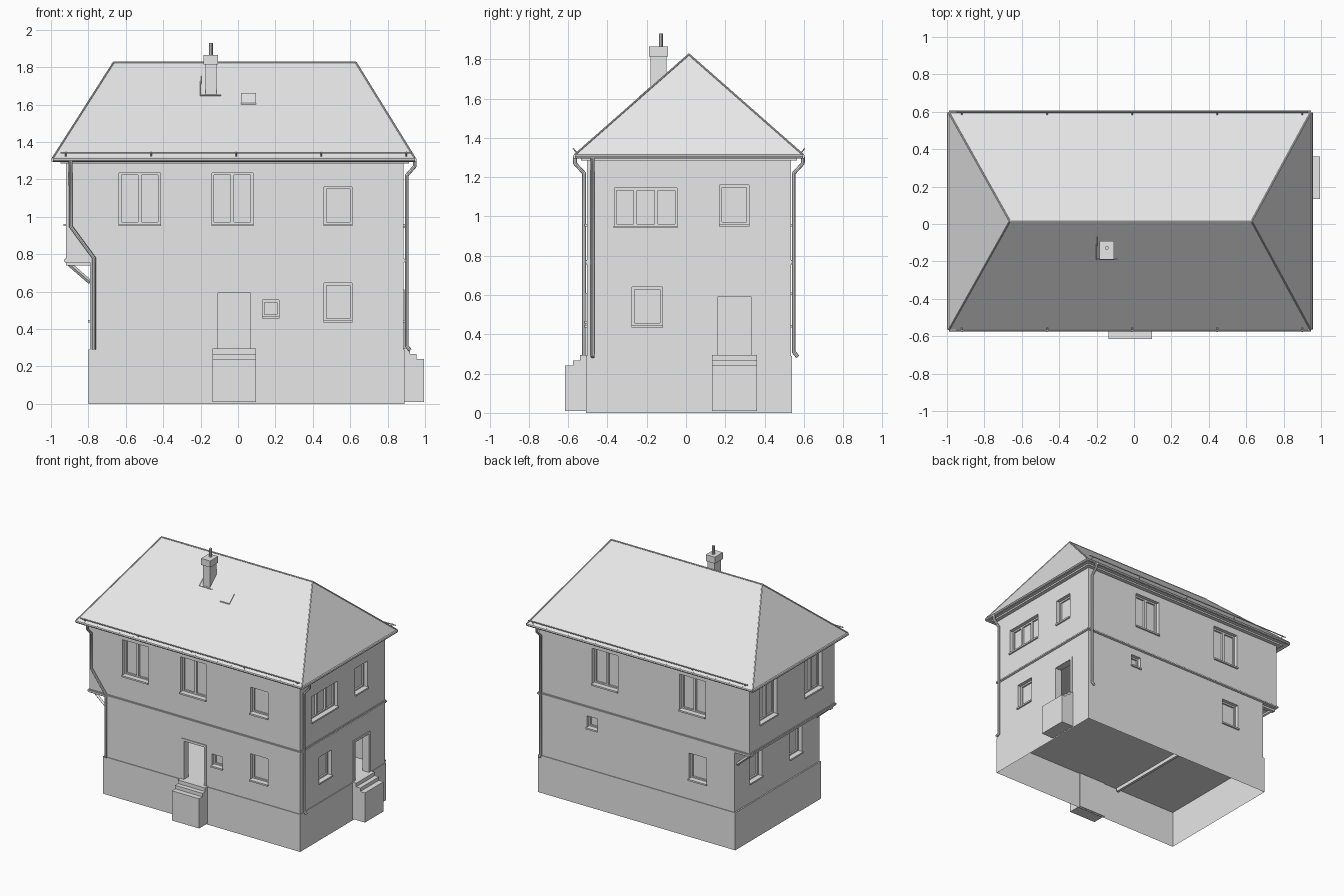
import bpy, bmesh
from mathutils import Vector

if "Cube" in bpy.data.objects:
    bpy.data.objects.remove(bpy.data.objects["Cube"], do_unlink=True)

plaster = bpy.data.materials.new("light_grey")
plaster.use_nodes = True
GREY = (0.8, 0.8, 0.8, 1)
plaster.diffuse_color = GREY
plaster.node_tree.nodes["Principled BSDF"].inputs["Base Color"].default_value = GREY


def add_object(name, mesh):
    obj = bpy.data.objects.new(name, mesh)
    bpy.context.collection.objects.link(obj)
    mesh.materials.clear()
    mesh.materials.append(plaster)
    return obj


def boxes(name, bounds):
    """One object made of axis-aligned boxes (x0, x1, y0, y1, z0, z1)."""
    bm = bmesh.new()
    for x0, x1, y0, y1, z0, z1 in bounds:
        vs = bmesh.ops.create_cube(bm, size=1)["verts"]
        for v in vs:
            v.co = (x1 if v.co.x > 0 else x0, y1 if v.co.y > 0 else y0, z1 if v.co.z > 0 else z0)
    mesh = bpy.data.meshes.new(name)
    bm.to_mesh(mesh)
    bm.free()
    return add_object(name, mesh)


def baked(obj):
    """Replace an object's data by its evaluated mesh."""
    bpy.context.view_layer.update()
    mesh = bpy.data.meshes.new_from_object(obj.evaluated_get(bpy.context.evaluated_depsgraph_get()))
    name = obj.name
    bpy.data.objects.remove(obj, do_unlink=True)
    return add_object(name, mesh)


def cut(obj, bounds):
    cutter = boxes("cutter", bounds)
    cutter.hide_render = True
    mod = obj.modifiers.new("openings", "BOOLEAN")
    mod.operation, mod.solver, mod.object = "DIFFERENCE", "EXACT", cutter
    result = baked(obj)
    bpy.data.objects.remove(cutter, do_unlink=True)
    return result


def tubes(name, paths, radius, sides=2):
    curve = bpy.data.curves.new(name, "CURVE")
    curve.dimensions = "3D"
    curve.bevel_depth, curve.bevel_resolution, curve.use_fill_caps = radius, sides, True
    for path in paths:
        spline = curve.splines.new("POLY")
        spline.points.add(len(path) - 1)
        for point, co in zip(spline.points, path):
            point.co = (*co, 1)
    obj = bpy.data.objects.new(name, curve)
    bpy.context.collection.objects.link(obj)
    obj = baked(obj)
    obj.data.shade_smooth()
    obj.data.set_sharp_from_angle(angle=0.7)
    return obj


# Wall planes
FRONT, BACK, RIGHT, LEFT_UP, LEFT_LOW = -0.505, 0.535, 0.885, -0.92, -0.79
FLOOR, BAND, EAVE, RIDGE = 0.29, 0.765, 1.3, 1.825


def on_wall(side, storey, u0, u1, z0, z1, d0, d1):
    """Box on a wall; d is the distance outward from its plane."""
    plane = {"front": FRONT, "back": BACK, "end": RIGHT,
             "gable": LEFT_UP if storey == "upper" else LEFT_LOW}[side]
    sign = 1 if side in ("back", "end") else -1
    a, b = sorted((plane + sign * d0, plane + sign * d1))
    return (u0, u1, a, b, z0, z1) if side in ("front", "back") else (a, b, u0, u1, z0, z1)


# side, storey, extent along wall, height range, number of mullions
WINDOWS = [
    ("front", "upper", -0.635, -0.415, 0.96, 1.235, 1), ("front", "upper", -0.14, 0.08, 0.96, 1.235, 1),
    ("front", "upper", 0.46, 0.61, 0.96, 1.16, 0), ("front", "lower", 0.46, 0.61, 0.445, 0.645, 0),
    ("front", "lower", 0.13, 0.22, 0.465, 0.555, 0),
    ("end", "upper", -0.365, -0.045, 0.95, 1.145, 2), ("end", "upper", 0.17, 0.32, 0.96, 1.16, 0),
    ("end", "lower", -0.275, -0.12, 0.445, 0.64, 0),
    ("back", "upper", 0.21, 0.43, 0.96, 1.235, 1), ("back", "upper", -0.54, -0.32, 0.96, 1.235, 1),
    ("back", "lower", -0.55, -0.4, 0.445, 0.645, 0), ("back", "lower", 0.385, 0.475, 0.61, 0.7, 0),
    ("gable", "upper", 0.2, 0.41, 0.96, 1.235, 1), ("gable", "upper", -0.35, -0.14, 0.96, 1.235, 1),
    ("gable", "lower", 0.2, 0.35, 0.445, 0.645, 0), ("gable", "lower", -0.29, -0.14, 0.445, 0.645, 0),
]
DOORS = [("front", -0.125, 0.085), ("end", 0.145, 0.35)]
RECESS = 0.04

# Plinth, open underneath, with a floor beam
plinth = boxes("plinth", [(-0.8, 0.89, -0.51, 0.54, 0, FLOOR)])
bm = bmesh.new()
bm.from_mesh(plinth.data)
bm.normal_update()
bmesh.ops.delete(bm, geom=[f for f in bm.faces if f.normal.z < -0.9], context="FACES")
bm.to_mesh(plinth.data)
bm.free()
boxes("floor_beam", [(-0.27, -0.25, -0.5, 0.53, 0.26, FLOOR - 0.002)])

# Storeys with recessed windows and open doorways
holes = {"upper": [], "lower": []}
for side, storey, u0, u1, z0, z1, n in WINDOWS:
    holes[storey].append(on_wall(side, storey, u0, u1, z0, z1, -RECESS, 0.02))
ground = boxes("ground_storey", [(LEFT_LOW, RIGHT, FRONT, BACK, FLOOR, BAND)])
ground = cut(ground, [(LEFT_LOW + 0.05, RIGHT - 0.05, FRONT + 0.05, BACK - 0.05, FLOOR + 0.005, BAND - 0.02)])
doorways = [on_wall(s, "lower", a + 0.018, b - 0.018, FLOOR + 0.005, 0.592, -0.07, 0.02) for s, a, b in DOORS]
ground = cut(ground, holes["lower"] + doorways)
upper = boxes("upper_storey", [(LEFT_UP, RIGHT, FRONT, BACK, BAND, EAVE)])
upper = cut(upper, holes["upper"])
boxes("string_course", [(LEFT_UP - 0.005, RIGHT + 0.005, FRONT - 0.005, BACK + 0.005, 0.755, 0.778),
                        (LEFT_UP - 0.01, RIGHT + 0.01, FRONT - 0.01, BACK + 0.01, 0.762, 0.772)])

# Window frames, mullions and sills
frames, sills = [], []
for side, storey, u0, u1, z0, z1, n in WINDOWS:
    def bar(a, b, c, d, depth=0.012):
        return on_wall(side, storey, a, b, c, d, -RECESS - 0.002, -RECESS + depth)
    t = 0.012
    frames += [bar(u0, u0 + t, z0, z1), bar(u1 - t, u1, z0, z1),
               bar(u0 + t, u1 - t, z0, z0 + t), bar(u0 + t, u1 - t, z1 - t, z1)]
    for i in range(n):
        m = u0 + (u1 - u0) * (i + 1) / (n + 1)
        frames.append(bar(m - 0.009, m + 0.009, z0 + t, z1 - t, 0.016))
    sills.append(on_wall(side, storey, u0 - 0.003, u1 + 0.003, z0 - 0.01, z0 + 0.002, -RECESS, 0.012))
boxes("window_frames", frames)
boxes("window_sills", sills)

# Door surrounds and entrance steps
for side, a, b in DOORS:
    boxes(side + "_door_frame", [
        on_wall(side, "lower", a, a + 0.018, FLOOR, 0.61, -0.05, 0.006),
        on_wall(side, "lower", b - 0.018, b, FLOOR, 0.61, -0.05, 0.006),
        on_wall(side, "lower", a + 0.018, b - 0.018, 0.592, 0.61, -0.05, 0.006)])
    boxes(side + "_steps", [
        on_wall(side, "lower", a - 0.012, b + 0.012, 0.01, top, -0.002, reach)
        for top, reach in ((0.24, 0.11), (0.267, 0.07), (0.295, 0.035))])

# Braces under the overhang
brace_paths = [[(LEFT_UP + 0.015, y, 0.75), (LEFT_LOW, y, 0.65)] for y in (-0.47, 0.5)]
tubes("overhang_braces", brace_paths, 0.012, 0)
boxes("overhang_beams", [(LEFT_UP, LEFT_LOW, y - 0.015, y + 0.015, 0.74, 0.757) for y in (-0.47, 0.5)])

# Hipped roof
X0, X1, Y0, Y1, YR = -0.99, 0.945, -0.565, 0.595, 0.015
corners = [Vector(c) for c in ((X0, Y0, 1.315), (X1, Y0, 1.315), (X1, Y1, 1.315), (X0, Y1, 1.315))]
ridge = [Vector((-0.665, YR, RIDGE)), Vector((0.63, YR, RIDGE))]
mesh = bpy.data.meshes.new("roof")
mesh.from_pydata(corners + ridge, [], [(3, 2, 1, 0), (0, 1, 5, 4), (1, 2, 5), (2, 3, 4, 5), (3, 0, 4)])
add_object("roof", mesh)
boxes("eaves", [(X0, X1, Y0, Y1, 1.297, 1.315),
                (LEFT_UP - 0.03, RIGHT + 0.03, FRONT - 0.03, BACK + 0.03, 1.285, 1.297)])
tubes("ridge_and_hip_caps", [ridge] + [[corners[i], ridge[j]] for i, j in ((0, 0), (1, 1), (2, 1), (3, 0))], 0.005)

# Gutters along the eaves
G = 1.305
tubes("gutters", [[(X0, Y0, G), (X1, Y0, G)], [(X0, Y1, G), (X1, Y1, G)],
                  [(X0, Y0, G), (X0, Y1, G)], [(X1, Y0, G), (X1, Y1, G)]], 0.011)

# Snow guards on the long eaves
guards = []
for y, out in ((Y0, -1), (Y1, 1)):
    guards.append([(-0.95, y + out * 0.006, 1.342), (0.93, y + out * 0.006, 1.342)])
    for i in range(5):
        x = -0.92 + 0.455 * i
        guards.append([(x, y - out * 0.012, 1.322), (x, y + out * 0.01, 1.346)])
tubes("snow_guards", guards, 0.004, 1)

# Downpipes
front_y, back_y, end_x = FRONT - 0.014, BACK + 0.014, RIGHT + 0.016
tubes("downpipes", [
    [(-0.895, Y0, G), (-0.895, Y0, 1.27), (-0.895, front_y, 1.22), (-0.895, front_y, 0.95),
     (-0.77, front_y, 0.78), (-0.77, front_y, 0.29)],
    [(X1, -0.475, G), (X1, -0.475, 1.27), (end_x, -0.475, 1.22), (end_x, -0.475, 0.31),
     (end_x + 0.02, -0.475, 0.285)],
    [(0.86, Y1, G), (0.86, Y1, 1.27), (0.86, back_y, 1.22), (0.86, back_y, 0.31),
     (0.86, back_y + 0.02, 0.285)]], 0.01)

# Chimney with cap, pot and service step
boxes("chimney", [(-0.175, -0.115, -0.18, -0.1, 1.6, 1.82),
                  (-0.184, -0.106, -0.189, -0.091, 1.815, 1.865)])
tubes("chimney_pot", [[(-0.145, -0.128, 1.86), (-0.145, -0.128, 1.93)]], 0.01)
tubes("chimney_flashing", [[(-0.2, -0.07, 1.752), (-0.2, -0.188, 1.65), (-0.09, -0.188, 1.65)]], 0.004, 1)

# Roof hatch lying on the front slope
slope = (RIDGE - 1.315) / (YR - Y0)
hatch = boxes("roof_hatch", [(0.015, 0.095, -0.24, -0.18, -0.01, 0.008)])
for v in hatch.data.vertices:
    v.co.z += 1.315 + (v.co.y - Y0) * slope
